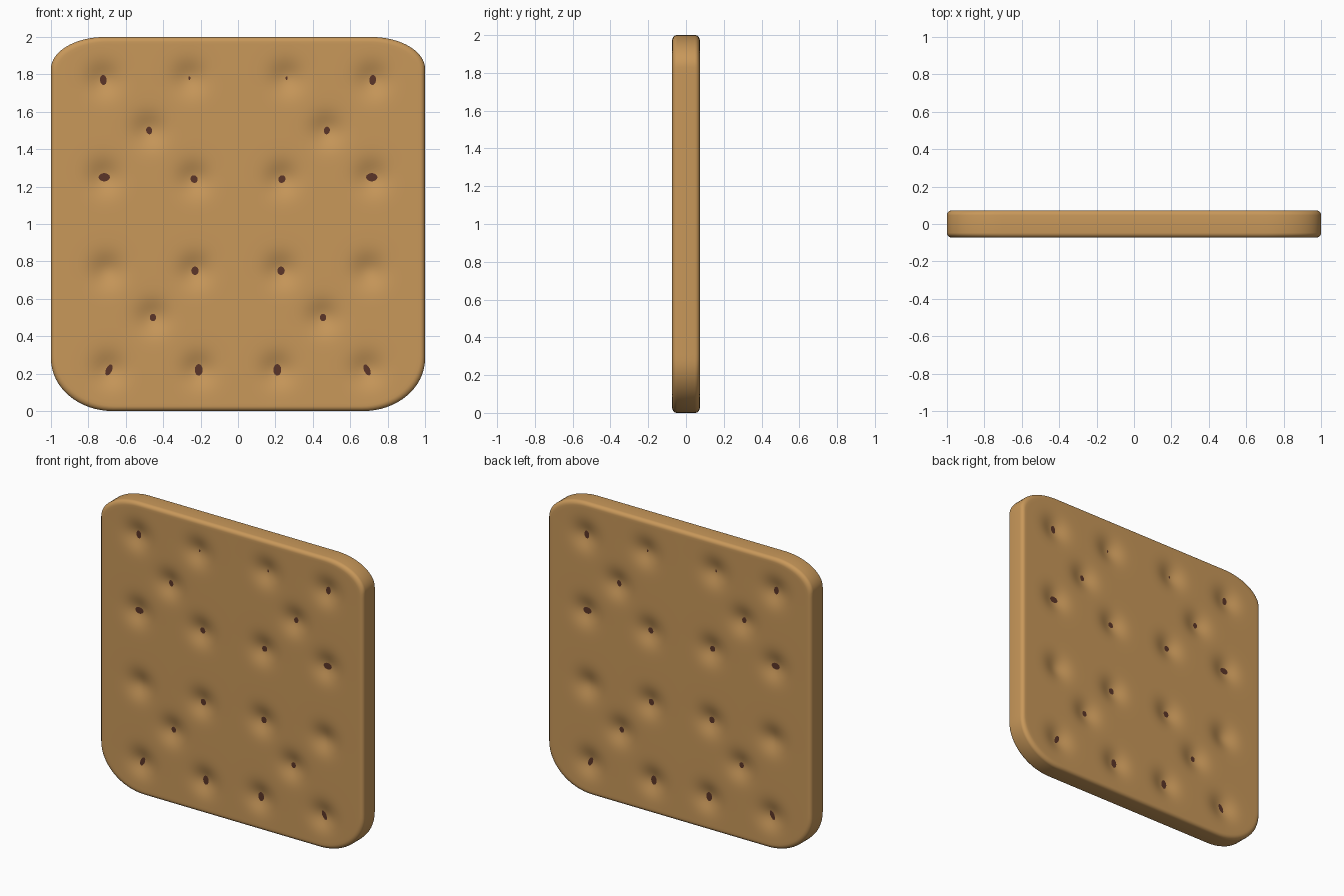
import bpy, bmesh, math
from mathutils import Vector

if "Cube" in bpy.data.objects:
    bpy.data.objects.remove(bpy.data.objects["Cube"])

HALF_T, RIM = 0.073, 0.026       # half thickness, rim rounding
DIMPLE_R, DIMPLE_D = 0.085, 0.03  # dimple width and depth


def material(name, rgb):
    m = bpy.data.materials.new(name)
    m.diffuse_color = (*rgb, 1)
    m.use_nodes = True
    m.node_tree.nodes["Principled BSDF"].inputs["Base Color"].default_value = m.diffuse_color
    return m


biscuit = material("baked biscuit", (0.58, 0.314, 0.102))
brown = material("dark hole brown", (0.105, 0.036, 0.021))

# Right-half holes: x, z, half width, half height, tilt (0 size = dimple only)
HOLES = [
    (0.72, 1.77, 0.018, 0.027, -0.1),
    (0.26, 1.78, 0.006, 0.010, 0),
    (0.475, 1.50, 0.016, 0.021, -0.2),
    (0.715, 1.25, 0.031, 0.022, 0),
    (0.235, 1.24, 0.019, 0.021, -0.5),
    (0.70, 0.75, 0, 0, 0),
    (0.23, 0.75, 0.020, 0.022, 0),
    (0.455, 0.50, 0.017, 0.020, 0),
    (0.69, 0.22, 0.016, 0.032, 0.45),
    (0.21, 0.22, 0.021, 0.031, 0),
]
DIMPLES = [(sx * h[0], h[1]) for h in HOLES for sx in (1, -1)]


def dent(x, z):
    return sum(DIMPLE_D * math.exp(-((x - a) ** 2 + (z - b) ** 2) / DIMPLE_R ** 2)
               for a, b in DIMPLES)


def outline():
    """Rounded square around (0, 0): elliptical corners joined by straight runs."""
    corners = [(1, 1, 0.29, 0.17), (-1, 1, 0.29, 0.17),
               (-1, -1, 0.33, 0.28), (1, -1, 0.33, 0.28)]
    pts = []
    for i, (sx, sz, a, b) in enumerate(corners):
        arc = []
        for k in range(17):
            t = math.pi / 2 * (i + k / 16)
            arc.append(Vector((sx * (1 - a) + a * math.cos(t),
                               sz * (1 - b) + b * math.sin(t))))
        if pts:
            pts += [pts[-1].lerp(arc[0], k / 56) for k in range(1, 56)]
        pts += arc
    last, first = pts[-1], pts[0]
    pts += [last.lerp(first, k / 56) for k in range(1, 56)]
    return pts


# Biscuit slab: concentric rings from front centre, round the rim, to back centre
ring_profile = [(1 - RIM) * k / 66 for k in range(1, 66)]
front = [(s, -HALF_T, True) for s in ring_profile]
for k in range(7):
    t = math.pi / 2 * k / 6
    front.append((1 - RIM * (1 - math.sin(t)), -HALF_T + RIM * (1 - math.cos(t)), False))
profile = front + [(s, -y, d) for s, y, d in reversed(front)]

bm = bmesh.new()
loop = outline()
rings = []
for s, y, dented in profile:
    ring = []
    for p in loop:
        x, z = p.x * s, 1 + p.y * s
        yy = y - math.copysign(dent(x, z), y) if dented else y
        ring.append(bm.verts.new((x, yy, z)))
    rings.append(ring)
n = len(loop)
for r0, r1 in zip(rings, rings[1:]):
    for i in range(n):
        j = (i + 1) % n
        bm.faces.new((r0[i], r0[j], r1[j], r1[i]))
for ring, side in ((rings[0], -1), (rings[-1], 1)):
    c = bm.verts.new((0, side * (HALF_T - dent(0, 1)), 1))
    for i in range(n):
        bm.faces.new((c, ring[i], ring[(i + 1) % n]))
bmesh.ops.recalc_face_normals(bm, faces=bm.faces)


def finish(bm, name, mat, smooth):
    me = bpy.data.meshes.new(name)
    bm.to_mesh(me)
    bm.free()
    me.materials.append(mat)
    for p in me.polygons:
        p.use_smooth = smooth
    bpy.context.collection.objects.link(bpy.data.objects.new(name, me))


finish(bm, "biscuit_slab", biscuit, True)

# Dark holes: small oval plates at the bottom of the dimples, both faces
for side, name in ((-1, "front_holes"), (1, "back_holes")):
    bm = bmesh.new()
    for x, z, w, h, tilt in HOLES:
        if w == 0:
            continue
        for sx in (1, -1):
            r = max(w, h)
            lift = DIMPLE_D * (1 - math.exp(-(r / DIMPLE_R) ** 2)) + 0.0015
            y = side * (HALF_T - dent(x, z) + lift)
            vs = []
            for k in range(14):
                t = 2 * math.pi * k / 14 * -side
                u, v = w * math.cos(t), h * math.sin(t)
                vs.append(bm.verts.new((
                    sx * (x + u * math.cos(tilt) - v * math.sin(tilt)), y,
                    z + u * math.sin(tilt) + v * math.cos(tilt))))
            f = bm.faces.new(vs)
            f.normal_update()
            if f.normal.y * side < 0:
                f.normal_flip()
    finish(bm, name, brown, False)
